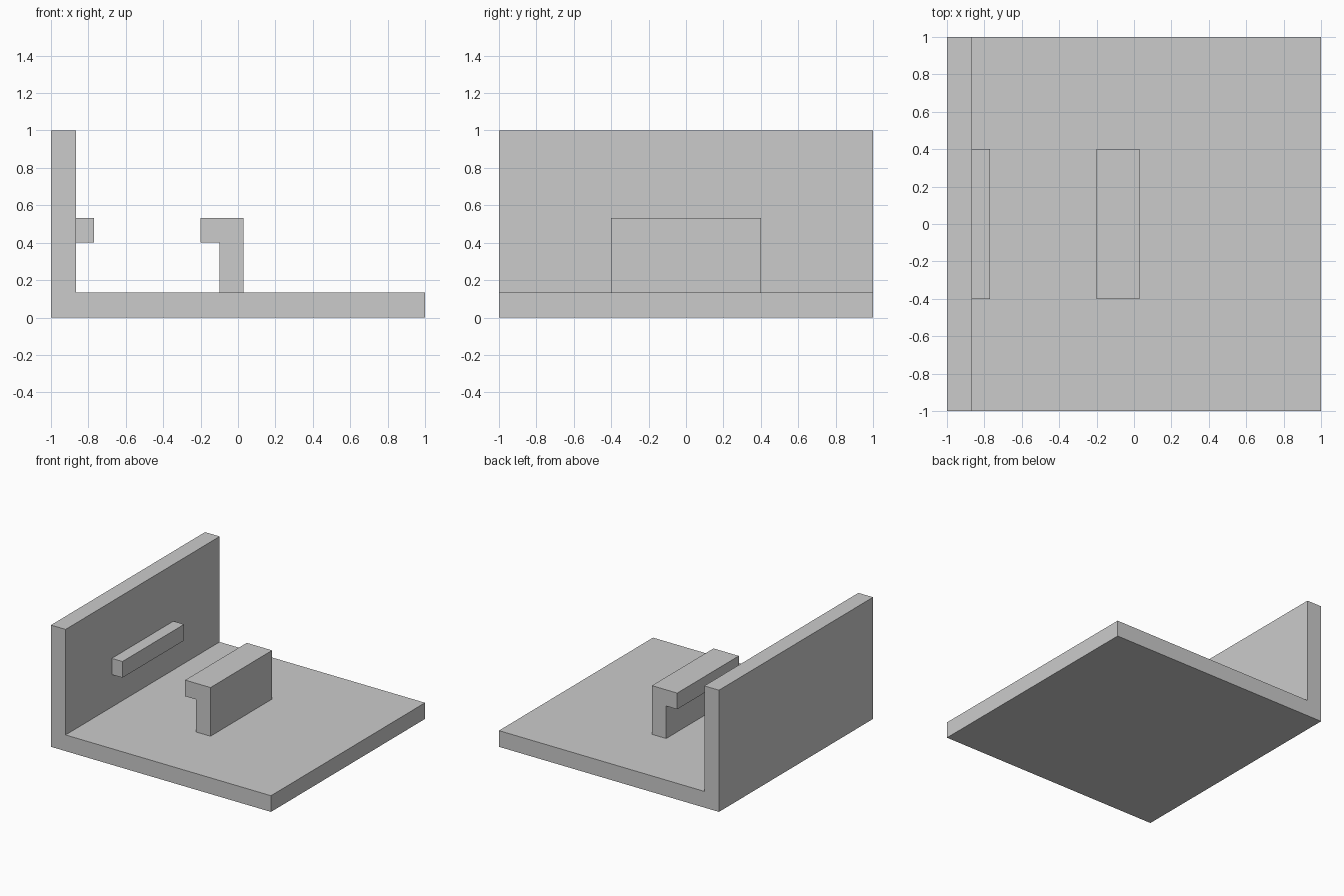
import bpy
import bmesh

cube = bpy.data.objects.get("Cube")
if cube:
    bpy.data.objects.remove(cube, do_unlink=True)

grey = bpy.data.materials.new("plain grey")
grey.use_nodes = True
colour = (0.6, 0.6, 0.6, 1)
grey.diffuse_color = colour
grey.node_tree.nodes["Principled BSDF"].inputs["Base Color"].default_value = colour


def extrude_profile(name, profile, depth):
    """Extrude an x-z profile along y, centred on y = 0."""
    bm = bmesh.new()
    face = bm.faces.new([bm.verts.new((x, -depth / 2, z)) for x, z in profile])
    result = bmesh.ops.extrude_face_region(bm, geom=[face])
    verts = [v for v in result["geom"] if isinstance(v, bmesh.types.BMVert)]
    bmesh.ops.translate(bm, verts=verts, vec=(0, depth, 0))
    bmesh.ops.recalc_face_normals(bm, faces=bm.faces)
    mesh = bpy.data.meshes.new(name)
    bm.to_mesh(mesh)
    bm.free()
    mesh.materials.append(grey)
    obj = bpy.data.objects.new(name, mesh)
    bpy.context.collection.objects.link(obj)
    return obj


THICK = 0.133           # shared plate thickness
WALL = -1 + THICK       # inner face of the wall
LOW, HIGH = 0.4, 0.533  # height range of the rail and the hook lip

# Base plate with upright side wall
extrude_profile("base_and_wall", [(-1, 0), (1, 0), (1, THICK), (WALL, THICK), (WALL, 1), (-1, 1)], 2)

# Rail on the inside of the wall
extrude_profile("wall_rail", [(WALL, LOW), (-0.77, LOW), (-0.77, HIGH), (WALL, HIGH)], 0.8)

# Hooked post facing the rail
extrude_profile("hooked_post", [(-0.1, THICK), (0.03, THICK), (0.03, HIGH),
                                (-0.2, HIGH), (-0.2, LOW), (-0.1, LOW)], 0.8)
